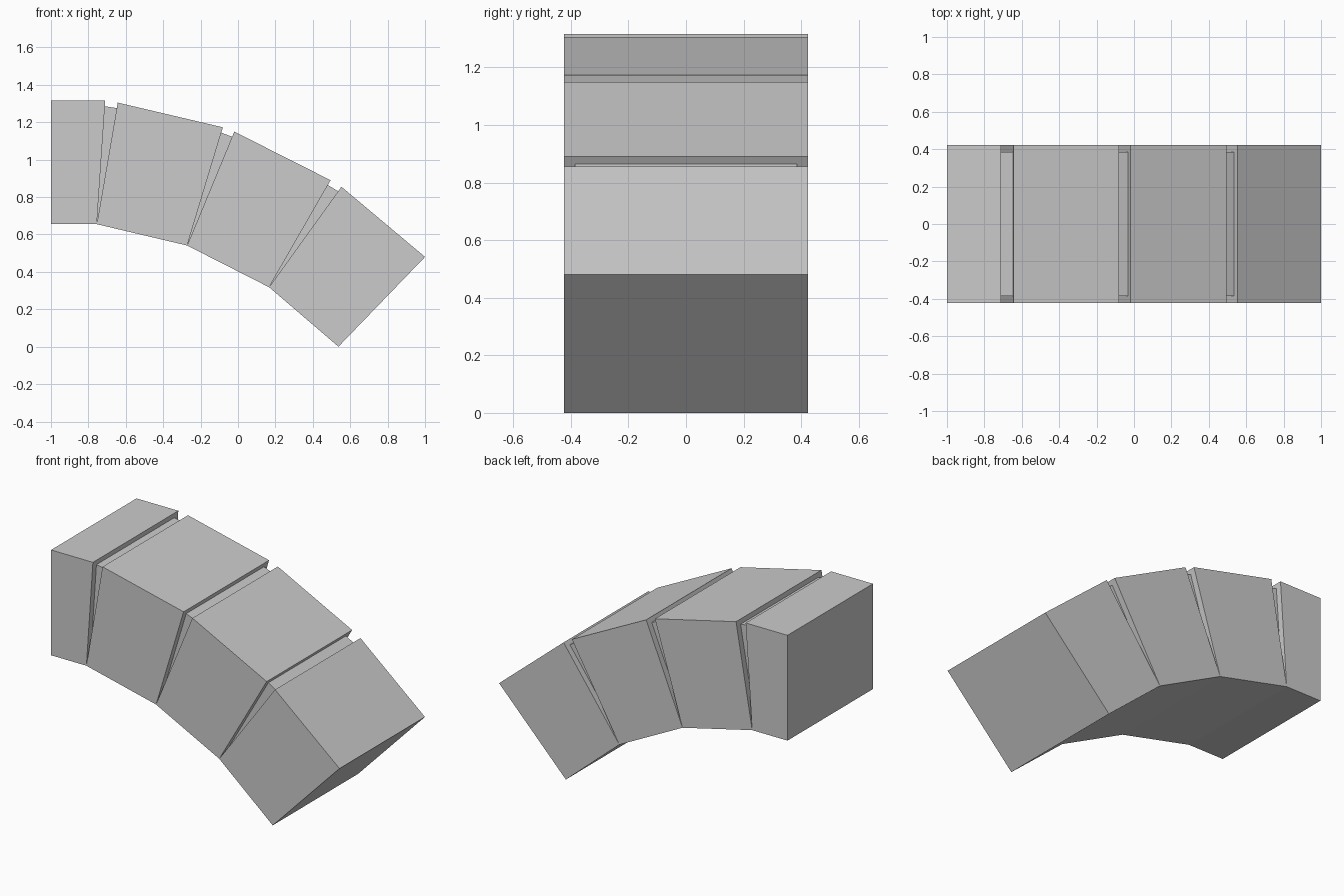
import bpy, bmesh

if "Cube" in bpy.data.objects:
    bpy.data.objects.remove(bpy.data.objects["Cube"])


def prism(name, profile, half_width):
    """Extrude an x-z profile symmetrically along y."""
    bm = bmesh.new()
    face = bm.faces.new([bm.verts.new((x, -half_width, z)) for x, z in profile])
    ext = bmesh.ops.extrude_face_region(bm, geom=[face])
    verts = [v for v in ext["geom"] if isinstance(v, bmesh.types.BMVert)]
    bmesh.ops.translate(bm, verts=verts, vec=(0, 2 * half_width, 0))
    bmesh.ops.recalc_face_normals(bm, faces=bm.faces)
    mesh = bpy.data.meshes.new(name)
    bm.to_mesh(mesh)
    bm.free()
    obj = bpy.data.objects.new(name, mesh)
    bpy.context.collection.objects.link(obj)


# Arch stones: lower left, lower right, upper right, upper left
stones = [
    [(-1.0, 0.655), (-0.755, 0.655), (-0.71, 1.315), (-1.0, 1.315)],
    [(-0.755, 0.655), (-0.272, 0.541), (-0.081, 1.173), (-0.643, 1.305)],
    [(-0.272, 0.541), (0.166, 0.318), (0.495, 0.89), (-0.02, 1.15)],
    [(0.166, 0.318), (0.537, 0.0), (1.0, 0.48), (0.553, 0.855)],
]
for i, profile in enumerate(stones):
    prism(f"arch_stone_{i + 1}", profile, 0.423)


# Recessed mortar wedges between neighbouring stones
def along(a, b, t):
    return (a[0] + (b[0] - a[0]) * t, a[1] + (b[1] - a[1]) * t)


for i in range(3):
    left, right = stones[i], stones[i + 1]
    tip = left[1]
    prism(f"mortar_{i + 1}",
          [tip, along(tip, right[3], 0.955), along(tip, left[2], 0.955)], 0.385)
